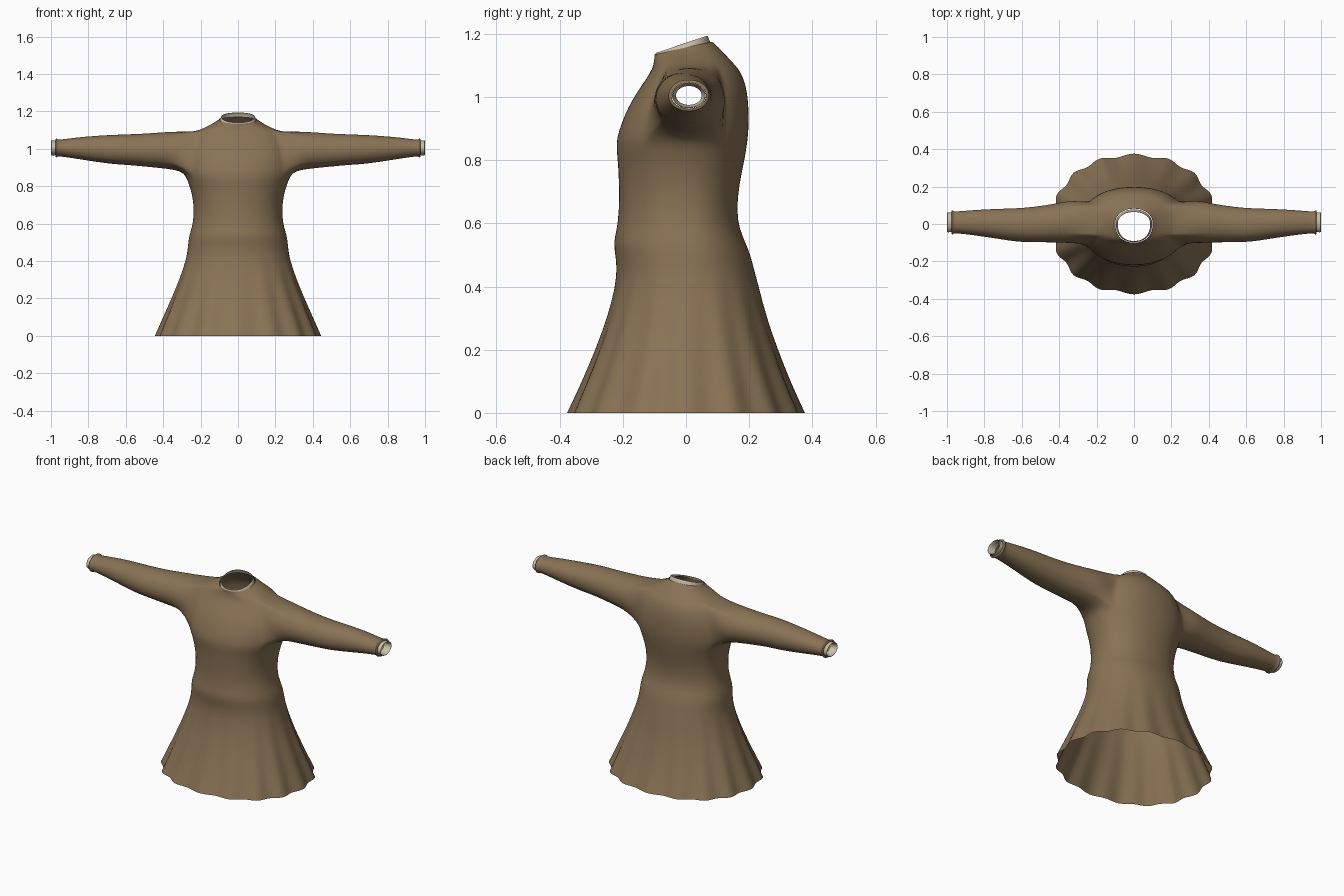
import bpy, math

if "Cube" in bpy.data.objects:
    bpy.data.objects.remove(bpy.data.objects["Cube"])

N = 64          # columns around the gown
HALF_HOLE = 6   # armhole half width in columns


def material(name, rgb):
    m = bpy.data.materials.new(name)
    m.diffuse_color = (*rgb, 1)
    m.use_nodes = True
    m.node_tree.nodes["Principled BSDF"].inputs["Base Color"].default_value = m.diffuse_color
    return m


brown = material("brown wool", (0.25, 0.17, 0.09))
linen = material("pale linen", (0.58, 0.51, 0.40))


def make(name, verts, faces, mat, levels=1):
    me = bpy.data.meshes.new(name)
    me.from_pydata(verts, [], faces)
    me.materials.append(mat)
    ob = bpy.data.objects.new(name, me)
    bpy.context.collection.objects.link(ob)
    bpy.context.view_layer.objects.active = ob
    ob.select_set(True)
    bpy.ops.object.mode_set(mode='EDIT')
    bpy.ops.mesh.select_all(action='SELECT')
    bpy.ops.mesh.normals_make_consistent(inside=False)
    bpy.ops.object.mode_set(mode='OBJECT')
    if levels:
        ob.modifiers.new("smooth", 'SUBSURF').levels = levels
        ob.modifiers["smooth"].render_levels = levels
    bpy.ops.object.shade_smooth()
    ob.select_set(False)
    return ob


def power(v, e):
    return math.copysign(abs(v) ** e, v)


def body_ring(z, hx, yf, yb, tilt=0.0):
    """Ring of the body, with pleats that grow toward the hem."""
    pleat = 0.032 * max(0, 1 - z / 0.45)
    pts = []
    for i in range(N):
        a = 2 * math.pi * i / N
        k = 1 + pleat * math.cos(16 * a)
        s = power(math.sin(a), 0.92)
        y = k * s * (yb if s > 0 else yf)
        pts.append((k * hx * power(math.cos(a), 0.92), y, z + tilt * y))
    return pts


# Body rings: height, half width, front depth, back depth, tilt
BODY = [
    (0.00, 0.436, 0.369, 0.369), (0.10, 0.394, 0.324, 0.325),
    (0.20, 0.352, 0.284, 0.288), (0.30, 0.312, 0.248, 0.254),
    (0.40, 0.279, 0.223, 0.230), (0.46, 0.269, 0.219, 0.214),
    (0.50, 0.266, 0.224, 0.204), (0.54, 0.260, 0.230, 0.188),
    (0.58, 0.246, 0.219, 0.170), (0.64, 0.236, 0.212, 0.160),
    (0.72, 0.238, 0.212, 0.168), (0.79, 0.255, 0.215, 0.183),
    (0.83, 0.270, 0.220, 0.190), (0.87, 0.287, 0.220, 0.196),
    (0.92, 0.290, 0.203, 0.199), (0.97, 0.285, 0.182, 0.198),
    (1.02, 0.270, 0.152, 0.193), (1.06, 0.250, 0.124, 0.182),
    (1.09, 0.228, 0.106, 0.166), (1.11, 0.185, 0.102, 0.147),
    (1.132, 0.138, 0.100, 0.116, 0.10), (1.150, 0.108, 0.100, 0.092, 0.20),
    (1.157, 0.100, 0.100, 0.082, 0.22),
]
R0, R1 = 13, 18   # first and last ring of the armhole

verts, faces = [], []
for row in BODY:
    verts += body_ring(*row)


def vid(r, c):
    return r * N + c % N


def in_hole(r, c):
    near = lambda m: (c - m + HALF_HOLE) % N < 2 * HALF_HOLE
    return R0 <= r < R1 and (near(0) or near(N // 2))


for r in range(len(BODY) - 1):
    for c in range(N):
        if not in_hole(r, c):
            faces.append((vid(r, c), vid(r, c + 1), vid(r + 1, c + 1), vid(r + 1, c)))

# Sleeve rings: x, low z, high z, front y, back y
SLEEVE = [
    (0.335, 0.888, 1.093, -0.105, 0.132), (0.41, 0.896, 1.088, -0.102, 0.114),
    (0.50, 0.905, 1.081, -0.100, 0.100), (0.58, 0.913, 1.078, -0.101, 0.090),
    (0.66, 0.917, 1.075, -0.093, 0.086), (0.76, 0.930, 1.070, -0.076, 0.083),
    (0.87, 0.948, 1.060, -0.060, 0.076), (0.955, 0.960, 1.048, -0.050, 0.068),
    (0.966, 0.958, 1.051, -0.054, 0.071), (0.970, 0.953, 1.056, -0.059, 0.077),
    (0.976, 0.955, 1.054, -0.057, 0.075), (0.977, 0.964, 1.045, -0.047, 0.065),
]


def sleeve(side):
    """Tube grown out of one armhole border."""
    mid = 0 if side > 0 else N // 2
    h = HALF_HOLE
    loop = [vid(R0, mid + c) for c in range(-h, h)]
    loop += [vid(r, mid + h) for r in range(R0, R1)]
    loop += [vid(R1, mid + c) for c in range(h, -h, -1)]
    loop += [vid(r, mid - h) for r in range(R1, R0, -1)]
    angles = [math.atan2(verts[v][2] - 0.985, verts[v][1] - 0.012) for v in loop]
    n = len(loop)
    for x, z0, z1, y0, y1 in SLEEVE:
        start = len(verts)
        for a in angles:
            verts.append((side * x,
                          (y0 + y1) / 2 + (y1 - y0) / 2 * math.cos(a),
                          (z0 + z1) / 2 + (z1 - z0) / 2 * math.sin(a)))
        ring = list(range(start, start + n))
        for i in range(n):
            j = (i + 1) % n
            faces.append((loop[i], loop[j], ring[j], ring[i]))
        loop = ring


sleeve(1)
sleeve(-1)
make("gown", verts, faces, brown)


def tube(name, rings):
    """Open loft through rings of equal length."""
    n = len(rings[0])
    v = [p for ring in rings for p in ring]
    f = [(r * n + i, r * n + (i + 1) % n, (r + 1) * n + (i + 1) % n, (r + 1) * n + i)
         for r in range(len(rings) - 1) for i in range(n)]
    return make(name, v, f, linen)


# Linen cuffs, folded inward at the wrist
CUFF = [(0.950, 0.050, 0.036), (0.978, 0.053, 0.040), (0.996, 0.054, 0.041),
        (1.000, 0.052, 0.039), (0.996, 0.049, 0.036), (0.955, 0.041, 0.030)]
for side, label in ((1, "left"), (-1, "right")):
    tube(label + "_cuff", [
        [(side * x, 0.009 + ry * math.cos(math.tau * i / 32),
          1.005 + rz * math.sin(math.tau * i / 32)) for i in range(32)]
        for x, ry, rz in CUFF])

# Linen collar, highest at the nape
tube("collar", [body_ring(1.152, 0.097, 0.097, 0.078, 0.22),
                body_ring(1.163, 0.094, 0.097, 0.073, 0.28),
                body_ring(1.173, 0.090, 0.094, 0.067, 0.34),
                body_ring(1.171, 0.087, 0.091, 0.064, 0.34)])
